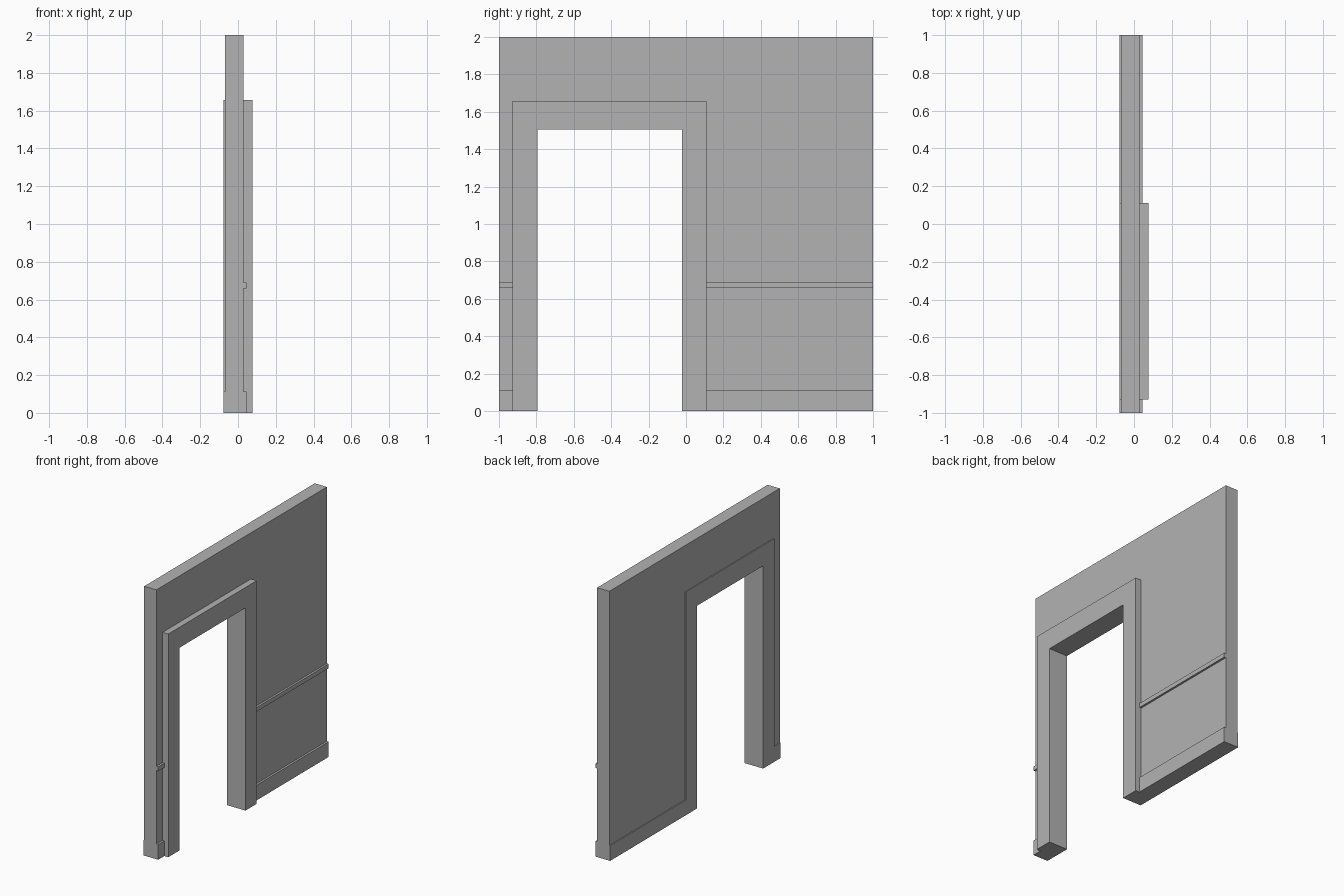
import bpy, bmesh

if "Cube" in bpy.data.objects:
    bpy.data.objects.remove(bpy.data.objects["Cube"])

BACK, FRONT = -0.07, 0.03             # wall faces
TRIM_BACK, TRIM_FRONT = -0.077, 0.077 # casing faces
SKIRT_FRONT = 0.045                   # baseboard and rail face
OUT_L, OUT_R, OUT_TOP = -0.928, 0.11, 1.657  # casing outer edge
IN_L, IN_R, IN_TOP = -0.795, -0.022, 1.505   # doorway opening
SKIRT_TOP = 0.113

# Dark grey shared by every part
grey = bpy.data.materials.new("dark_grey")
grey.diffuse_color = (0.45, 0.45, 0.45, 1)
grey.use_nodes = True
grey.node_tree.nodes["Principled BSDF"].inputs["Base Color"].default_value = grey.diffuse_color


def prism(name, outline, x0, x1):
    """Extrude a (y, z) outline from x0 to x1."""
    bm = bmesh.new()
    face = bm.faces.new([bm.verts.new((x0, y, z)) for y, z in outline])
    ext = bmesh.ops.extrude_face_region(bm, geom=[face])
    verts = [g for g in ext["geom"] if isinstance(g, bmesh.types.BMVert)]
    bmesh.ops.translate(bm, verts=verts, vec=(x1 - x0, 0, 0))
    bmesh.ops.recalc_face_normals(bm, faces=bm.faces)
    mesh = bpy.data.meshes.new(name)
    bm.to_mesh(mesh)
    bm.free()
    mesh.materials.append(grey)
    obj = bpy.data.objects.new(name, mesh)
    bpy.context.collection.objects.link(obj)
    return obj


def arch(outer, inner, base):
    """Upside-down U outline; outer and inner are (left, right, top)."""
    (a, b, t), (c, d, u) = outer, inner
    return [(a, base), (a, t), (b, t), (b, base),
            (d, base), (d, u), (c, u), (c, base)]


def rect(y0, y1, z0, z1):
    return [(y0, z0), (y1, z0), (y1, z1), (y0, z1)]


casing_edge = (OUT_L, OUT_R, OUT_TOP)

# Wall panel around the casing, standing on the baseboards
prism("wall", arch((-1, 1, 2), casing_edge, SKIRT_TOP), BACK, FRONT)

# Door casing, full depth so it also lines the opening
prism("door_casing", arch(casing_edge, (IN_L, IN_R, IN_TOP), 0),
      TRIM_BACK, TRIM_FRONT)

# Baseboard and chair rail on each side of the doorway
for side, y0, y1 in (("left", -1, OUT_L), ("right", OUT_R, 1)):
    prism("baseboard_" + side, rect(y0, y1, 0, SKIRT_TOP),
          TRIM_BACK, SKIRT_FRONT)
    prism("chair_rail_" + side, rect(y0, y1, 0.658, 0.69),
          FRONT, SKIRT_FRONT)
